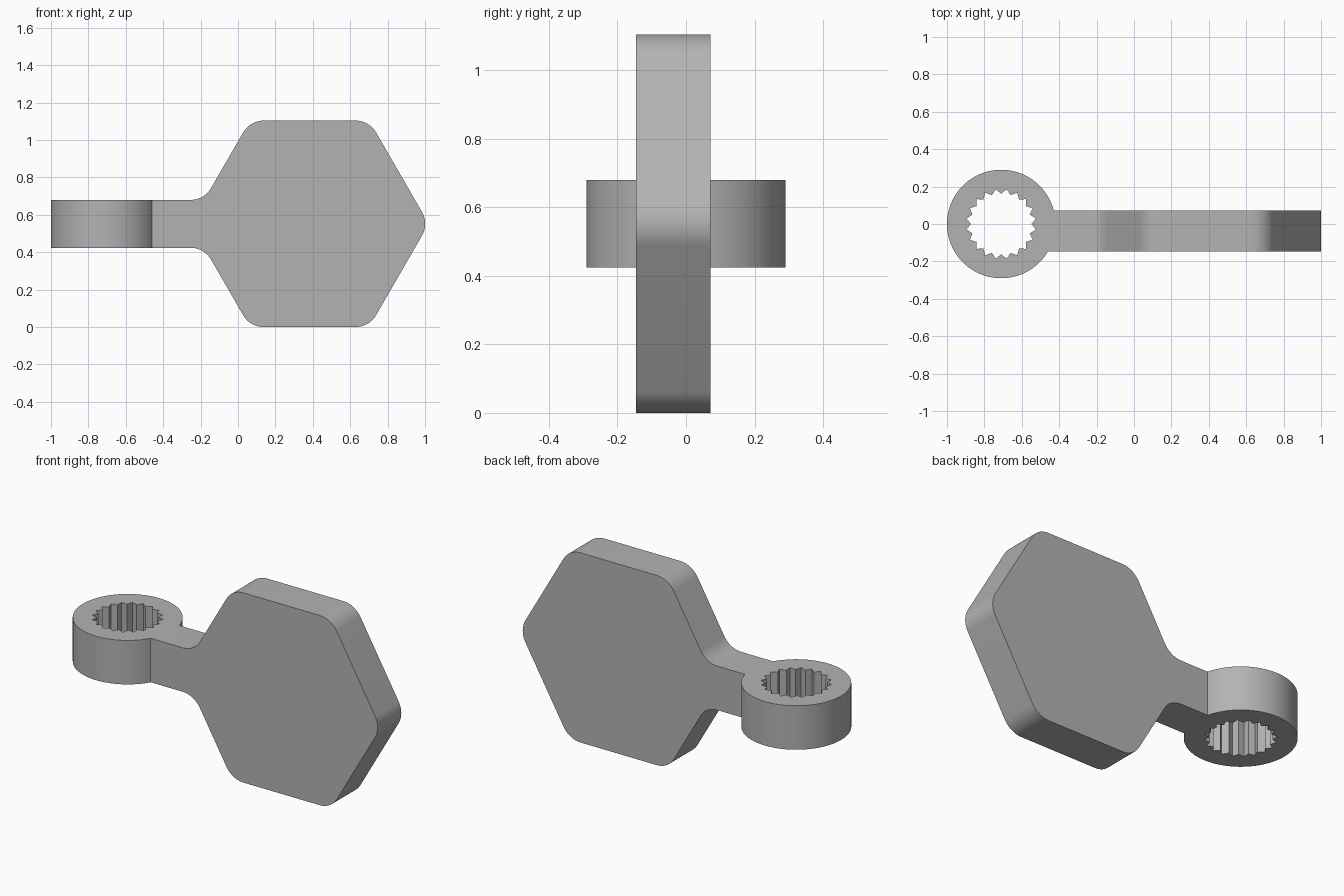
import bpy, bmesh, math
from mathutils import Vector

cube = bpy.data.objects.get("Cube")
if cube:
    bpy.data.objects.remove(cube)

# Dimensions
APOTHEM = 0.552
HEX_R = APOTHEM * 2 / math.sqrt(3)
HEX_X = 0.383
MID_Z = APOTHEM
ARM_HALF = 0.128
FRONT_Y, BACK_Y = -0.146, 0.072
RING_X, RING_R = -0.71, 0.29
FILLET = 0.127
TEETH = 20

grey = bpy.data.materials.new("grey plastic")
grey.use_nodes = True
grey.diffuse_color = (0.45, 0.45, 0.45, 1)
grey.node_tree.nodes["Principled BSDF"].inputs["Base Color"].default_value = (0.45, 0.45, 0.45, 1)


def fillet(points, radius, steps=10):
    """Round the corners of a closed outline; each point is (x, y, is_rounded)."""
    out = []
    for i, (x, y, rounded) in enumerate(points):
        p = Vector((x, y))
        if not rounded:
            out.append(p)
            continue
        a = (Vector(points[i - 1][:2]) - p).normalized()
        b = (Vector(points[(i + 1) % len(points)][:2]) - p).normalized()
        half = a.angle(b) / 2
        centre = p + (a + b).normalized() * radius / math.sin(half)
        start = p + a * radius / math.tan(half) - centre
        end = p + b * radius / math.tan(half) - centre
        sweep = start.angle(end)
        for k in range(steps + 1):
            t = k / steps
            out.append(centre + (start * math.sin((1 - t) * sweep)
                                 + end * math.sin(t * sweep)) / math.sin(sweep))
    return out


def finish(name, bm):
    bmesh.ops.recalc_face_normals(bm, faces=bm.faces)
    mesh = bpy.data.meshes.new(name)
    bm.to_mesh(mesh)
    bm.free()
    obj = bpy.data.objects.new(name, mesh)
    bpy.context.collection.objects.link(obj)
    mesh.materials.append(grey)
    return obj


def prism(name, coords, offset):
    bm = bmesh.new()
    face = bm.faces.new([bm.verts.new(c) for c in coords])
    geom = bmesh.ops.extrude_face_region(bm, geom=[face])["geom"]
    bmesh.ops.translate(bm, vec=offset,
                        verts=[g for g in geom if isinstance(g, bmesh.types.BMVert)])
    return finish(name, bm)


def combine(target, other, operation):
    mod = target.modifiers.new(operation.lower(), 'BOOLEAN')
    mod.operation = operation
    mod.solver = 'EXACT'
    mod.object = other
    bpy.context.view_layer.objects.active = target
    bpy.ops.object.modifier_apply(modifier=mod.name)
    bpy.data.objects.remove(other)


# Hexagonal plate with its arm, as one rounded outline
neck_x = HEX_X - HEX_R + ARM_HALF / math.sqrt(3)
arm_end = RING_X + 0.22
outline = [(arm_end, -ARM_HALF, False), (neck_x, -ARM_HALF, True)]
for angle in (240, 300, 0, 60, 120):
    a = math.radians(angle)
    outline.append((HEX_X + HEX_R * math.cos(a), HEX_R * math.sin(a), True))
outline += [(neck_x, ARM_HALF, True), (arm_end, ARM_HALF, False)]
handle = prism("hexagonal_handle",
               [(p.x, FRONT_Y, MID_Z + p.y) for p in fillet(outline, FILLET)],
               (0, BACK_Y - FRONT_Y, 0))


def circle(radii, count, z, phase=0.0):
    """Closed loop around the ring axis, cycling through the given radii."""
    return [(RING_X + radii[i % len(radii)] * math.cos(math.tau * i / count + phase),
             radii[i % len(radii)] * math.sin(math.tau * i / count + phase), z)
            for i in range(count)]


# Socket ring joined to the arm, then the toothed hole through it
bottom = MID_Z - ARM_HALF
ring = prism("socket_ring", circle([RING_R], 96, bottom), (0, 0, 2 * ARM_HALF))
combine(handle, ring, 'UNION')
hole = prism("toothed_hole", circle([0.188, 0.162], TEETH * 2, bottom - 0.1, math.pi / TEETH),
             (0, 0, 2 * ARM_HALF + 0.2))
combine(handle, hole, 'DIFFERENCE')
handle.name = "hexagonal_socket_key"

bpy.ops.object.select_all(action='DESELECT')
handle.select_set(True)
bpy.context.view_layer.objects.active = handle
bpy.ops.object.shade_smooth_by_angle(angle=math.radians(25))
